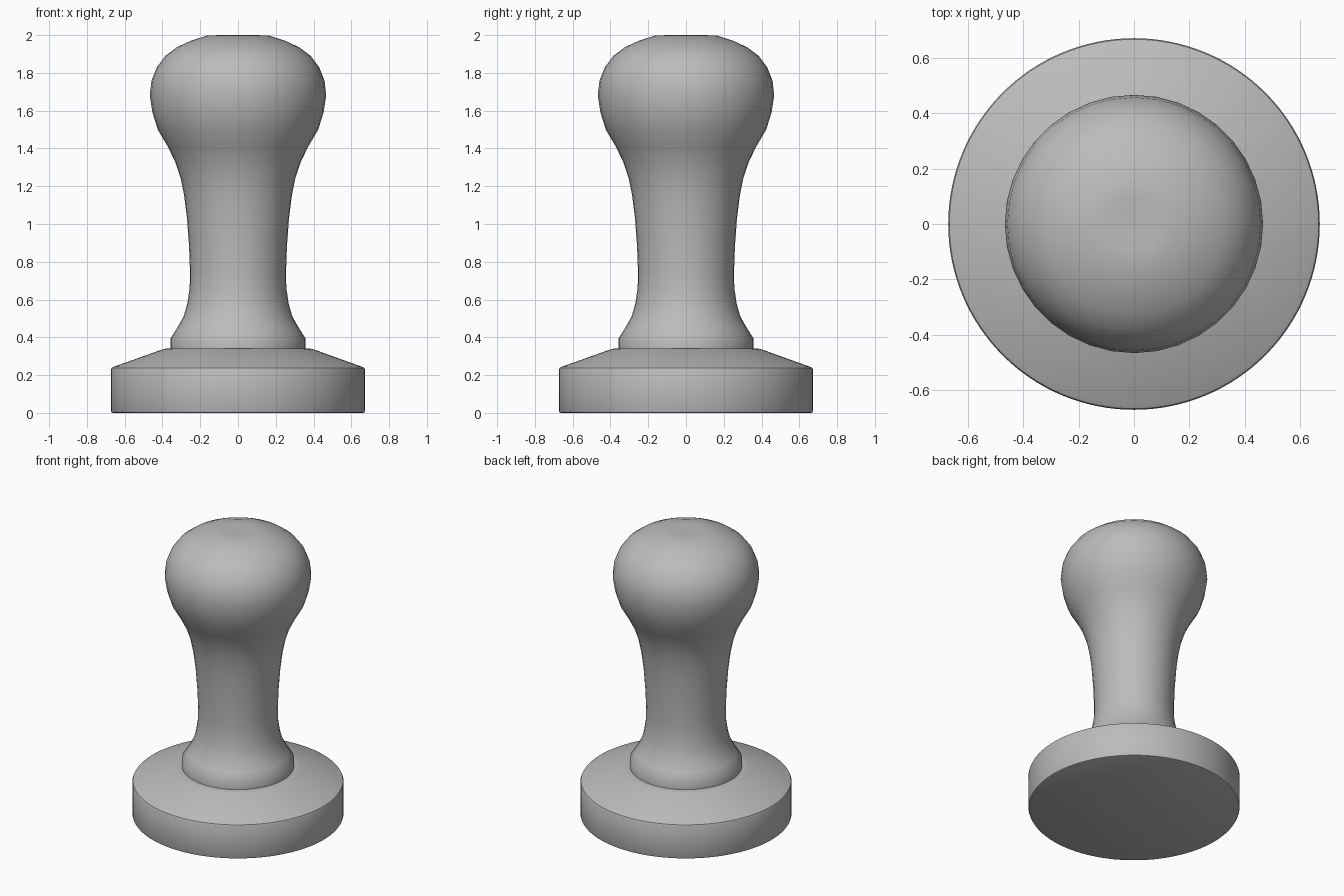
import bpy
import math

cube = bpy.data.objects.get("Cube")
if cube:
    bpy.data.objects.remove(cube, do_unlink=True)

# Single plain grey
GREY = (0.5, 0.5, 0.5, 1.0)
grey = bpy.data.materials.new("grey")
grey.use_nodes = True
grey.diffuse_color = GREY
grey.node_tree.nodes["Principled BSDF"].inputs["Base Color"].default_value = GREY


def lathe(name, profile, sides, sharp_angle):
    """Revolve (radius, height) points around z and close both ends."""
    verts, faces = [], []
    for r, z in profile:
        for i in range(sides):
            a = 2 * math.pi * i / sides
            verts.append((r * math.cos(a), r * math.sin(a), z))
    for k in range(len(profile) - 1):
        for i in range(sides):
            j = (i + 1) % sides
            low, high = k * sides, (k + 1) * sides
            faces.append((low + i, low + j, high + j, high + i))
    faces.append(tuple(reversed(range(sides))))
    top = (len(profile) - 1) * sides
    faces.append(tuple(range(top, top + sides)))

    mesh = bpy.data.meshes.new(name)
    mesh.from_pydata(verts, [], faces)
    mesh.materials.append(grey)
    obj = bpy.data.objects.new(name, mesh)
    bpy.context.collection.objects.link(obj)
    bpy.ops.object.select_all(action="DESELECT")
    obj.select_set(True)
    bpy.context.view_layer.objects.active = obj
    bpy.ops.object.shade_smooth_by_angle(angle=math.radians(sharp_angle))
    return obj


# Heavy disc base with a sloped shoulder and softened rims
lathe("base", [(0.662, 0), (0.669, 0.003), (0.672, 0.01), (0.672, 0.23),
               (0.668, 0.238), (0.655, 0.245), (0.395, 0.338), (0.385, 0.34)],
      128, 30)

# Turned handle: foot collar, slim waist and rounded knob
lathe("handle", [(0.357, 0.335), (0.357, 0.395), (0.325, 0.445), (0.288, 0.51),
                 (0.268, 0.58), (0.256, 0.66), (0.254, 0.74), (0.259, 0.88),
                 (0.27, 1.03), (0.285, 1.15), (0.303, 1.24), (0.333, 1.33),
                 (0.372, 1.41), (0.425, 1.5), (0.453, 1.59), (0.467, 1.68),
                 (0.458, 1.76), (0.43, 1.83), (0.385, 1.89), (0.325, 1.935),
                 (0.25, 1.97), (0.165, 1.997), (0.1, 2.0), (0.03, 1.996)],
      36, 45)
